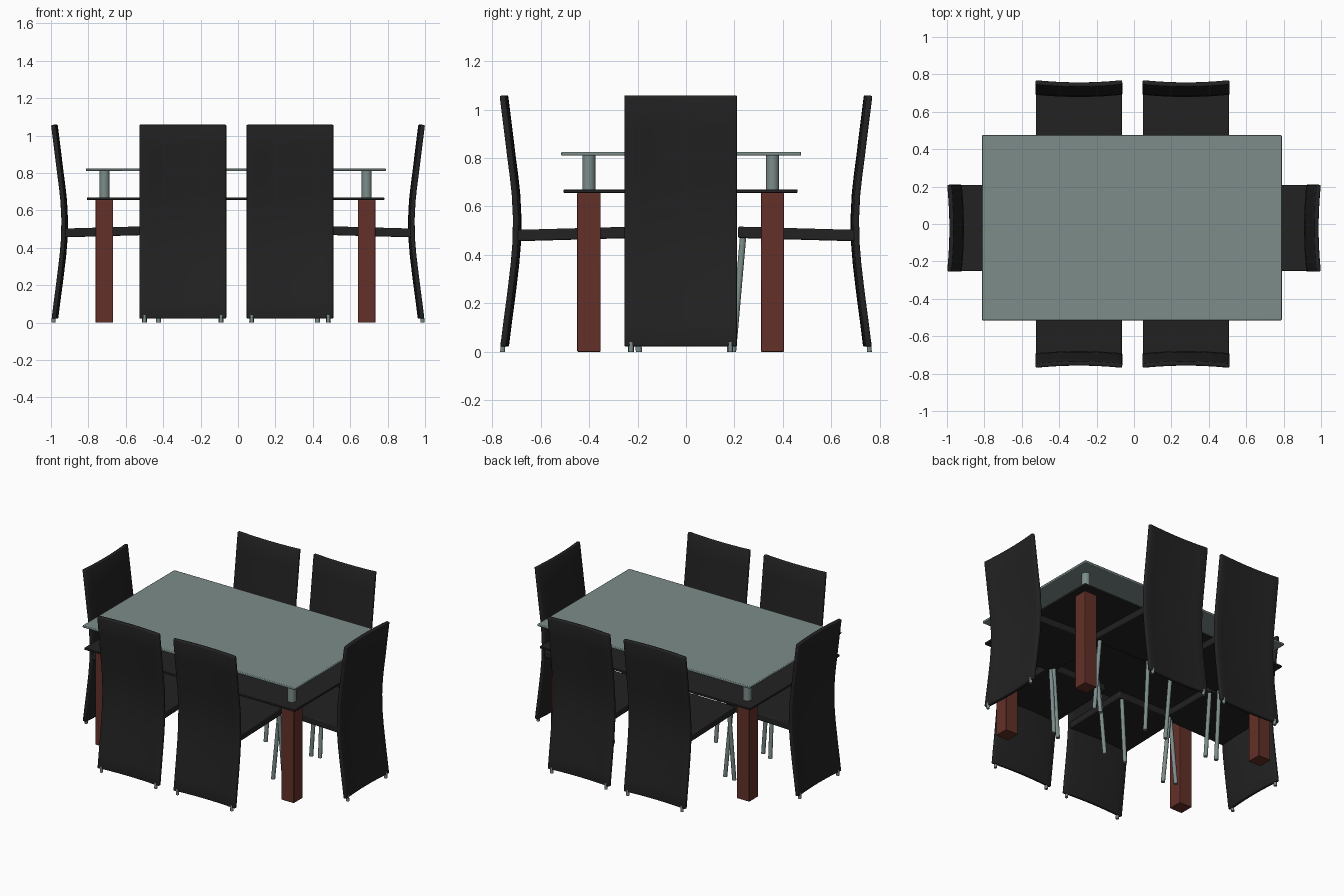
import bpy, bmesh, math
from mathutils import Matrix, Vector

if "Cube" in bpy.data.objects:
    bpy.data.objects.remove(bpy.data.objects["Cube"])


def material(name, rgb):
    m = bpy.data.materials.new(name)
    m.diffuse_color = (*rgb, 1)
    m.use_nodes = True
    m.node_tree.nodes["Principled BSDF"].inputs["Base Color"].default_value = m.diffuse_color
    return m


BLACK = material("black_leather", (0.016, 0.016, 0.016))
WOOD = material("red_brown_wood", (0.125, 0.030, 0.021))
GLASS = material("grey_green_glass", (0.20, 0.265, 0.255))


def finish(name, bm, mat, matrix=Matrix(), bevel=0.0):
    bmesh.ops.recalc_face_normals(bm, faces=bm.faces)
    me = bpy.data.meshes.new(name)
    bm.to_mesh(me)
    bm.free()
    me.materials.append(mat)
    ob = bpy.data.objects.new(name, me)
    bpy.context.collection.objects.link(ob)
    ob.matrix_world = matrix
    bpy.ops.object.select_all(action='DESELECT')
    ob.select_set(True)
    bpy.context.view_layer.objects.active = ob
    bpy.ops.object.shade_smooth_by_angle(angle=math.radians(35))
    if bevel:
        add_bevel(ob, bevel)
    return ob


def add_bevel(ob, width):
    b = ob.modifiers.new("edge", 'BEVEL')
    b.width = width
    b.segments = 2
    b.limit_method = 'ANGLE'
    b.angle_limit = math.radians(50)


def box(name, lo, hi, mat, matrix=Matrix(), bevel=0.0, slope=0.0):
    lo, hi = Vector(lo), Vector(hi)
    mid, size = (lo + hi) / 2, hi - lo
    bm = bmesh.new()
    bmesh.ops.create_cube(bm, size=1)
    for v in bm.verts:
        v.co = Vector(v.co[i] * size[i] + mid[i] for i in range(3))
        v.co.z += slope * (v.co.y - mid.y)
    return finish(name, bm, mat, matrix, bevel)


def rod(name, a, b, radius, mat, matrix=Matrix()):
    # vertical cylinder whose upper end is shifted, so both ends stay level
    a, b = Vector(a), Vector(b)
    bm = bmesh.new()
    bmesh.ops.create_cone(bm, cap_ends=True, segments=20,
                          radius1=radius, radius2=radius, depth=1)
    for v in bm.verts:
        p = a.lerp(b, v.co.z + 0.5)
        v.co = Vector((v.co.x + p.x, v.co.y + p.y, p.z))
    return finish(name, bm, mat, matrix)


# table: glass top, lower shelf, wooden legs and glass posts
CX, CY = -0.013, -0.022
box("table_top", (-0.813, -0.515, 0.81), (0.79, 0.475, 0.825), GLASS, bevel=0.004)
box("table_shelf", (-0.807, -0.505, 0.656), (0.782, 0.461, 0.67), BLACK, bevel=0.003)
for sx in (-1, 1):
    for sy in (-1, 1):
        x, y = CX + 0.701 * sx, CY + 0.379 * sy
        box("table_leg", (x - 0.047, y - 0.048, 0), (x + 0.047, y + 0.048, 0.657),
            WOOD, bevel=0.003)
        rod("table_post", (x, y, 0.668), (x, y, 0.812), 0.027, GLASS)

# chair back profile: (height, outward distance of the outer edge)
BACK = [(0.022, 0.767), (0.11, 0.756), (0.2, 0.744), (0.28, 0.734), (0.36, 0.7245),
        (0.45, 0.717), (0.55, 0.715), (0.65, 0.720), (0.72, 0.7275), (0.8, 0.738),
        (0.93, 0.754), (1.058, 0.770)]
HALF = 0.232
THICK = 0.024


def chair(matrix):
    # tall curved back, dished across its width
    bm = bmesh.new()
    n = 10
    rows = []
    for z, d in BACK:
        row = []
        for i in range(n + 1):
            t = 2 * i / n - 1
            row.append(bm.verts.new((t * HALF, d - THICK / 2 - 0.012 * (1 - t * t), z)))
        rows.append(row)
    for r0, r1 in zip(rows, rows[1:]):
        for i in range(n):
            bm.faces.new((r0[i], r0[i + 1], r1[i + 1], r1[i]))
    ob = finish("chair_back", bm, BLACK, matrix)
    s = ob.modifiers.new("thickness", 'SOLIDIFY')
    s.thickness = THICK
    s.offset = 0
    add_bevel(ob, 0.006)
    # seat
    box("chair_seat", (-0.23, 0.215, 0.463), (0.23, 0.70, 0.51), BLACK, matrix,
        bevel=0.006, slope=-0.028)
    # front legs and short feet under the back
    for s in (-1, 1):
        rod("chair_front_leg", (0.205 * s, 0.194, 0), (0.195 * s, 0.236, 0.48),
            0.013, GLASS, matrix)
        rod("chair_back_foot", (0.205 * s, 0.757, 0), (0.205 * s, 0.755, 0.04),
            0.010, GLASS, matrix)


# six chairs: two on each long side, one at each end
for angle, x, y in [(0, -0.295, 0), (0, 0.278, 0), (180, -0.295, 0), (180, 0.278, 0),
                    (-90, 0.23, -0.022), (90, -0.23, -0.022)]:
    chair(Matrix.Translation((x, y, 0)) @ Matrix.Rotation(math.radians(angle), 4, 'Z'))
